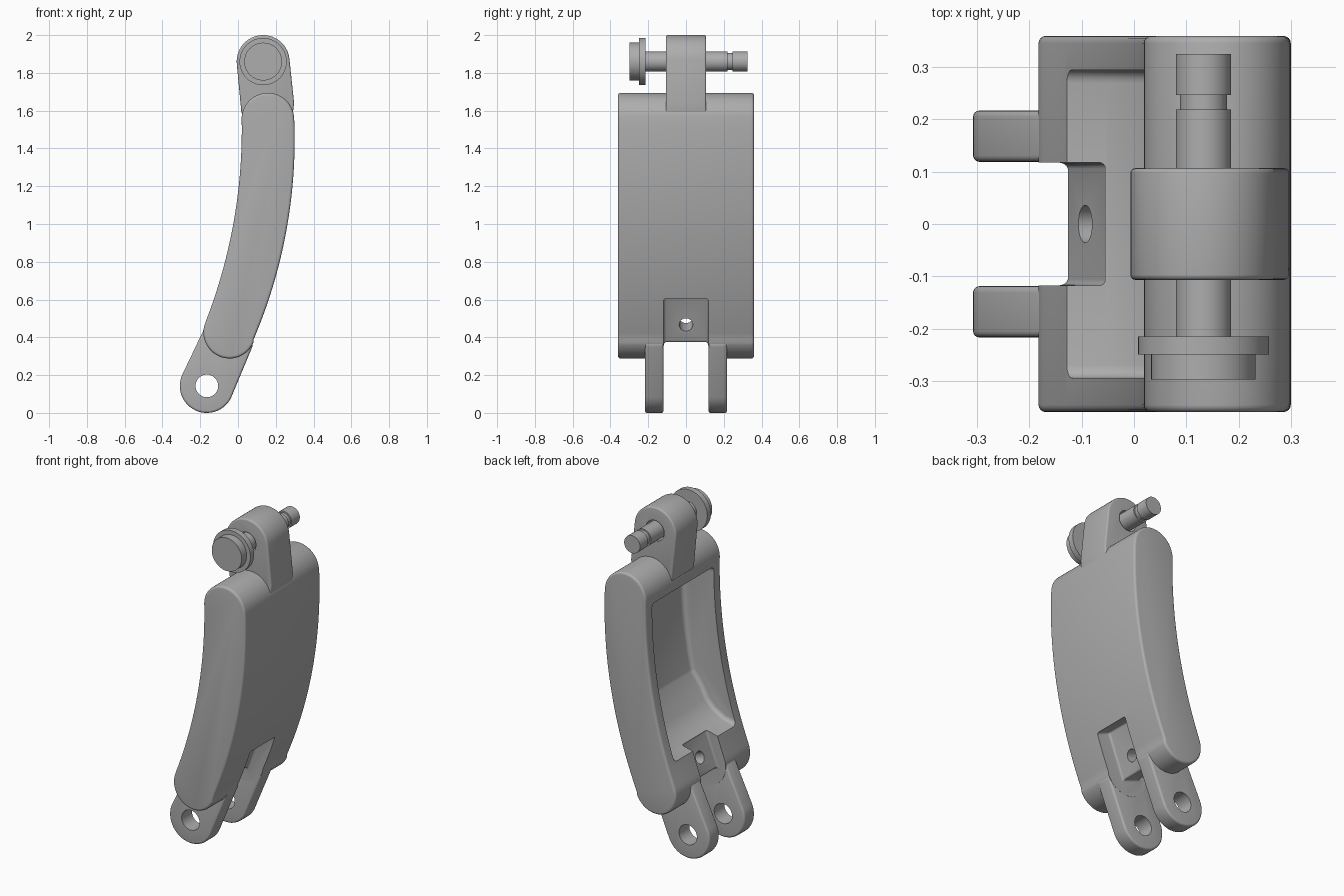
import bpy, bmesh
from math import sin, cos, pi, radians, sqrt
from mathutils import Matrix, Vector

if "Cube" in bpy.data.objects:
    bpy.data.objects.remove(bpy.data.objects["Cube"])

metal = bpy.data.materials.new("grey_metal")
metal.use_nodes = True
grey = (0.42, 0.42, 0.42, 1)
metal.diffuse_color = grey
metal.node_tree.nodes["Principled BSDF"].inputs["Base Color"].default_value = grey


def add_object(name, bm):
    bmesh.ops.recalc_face_normals(bm, faces=bm.faces)
    mesh = bpy.data.meshes.new(name)
    bm.to_mesh(mesh)
    bm.free()
    mesh.materials.append(metal)
    ob = bpy.data.objects.new(name, mesh)
    bpy.context.collection.objects.link(ob)
    return ob


def arc(cx, cz, r, start, end, n=28):
    angles = [radians(start + (end - start) * i / n) for i in range(n + 1)]
    return [(cx + r * cos(a), cz + r * sin(a)) for a in angles]


def bow(cx, cz, r, z0, z1, n=36):
    """Shallow arc given by its height range."""
    zs = [z0 + (z1 - z0) * i / n for i in range(n + 1)]
    return [(cx + sqrt(r * r - (z - cz) ** 2), z) for z in zs]


def prism(name, profile, y0, y1, bevel=0.0, angle=35):
    """Extrude an x-z profile along y, with rounded edges."""
    bm = bmesh.new()
    face = bm.faces.new([bm.verts.new((x, y0, z)) for x, z in profile])
    ext = bmesh.ops.extrude_face_region(bm, geom=[face])
    verts = [v for v in ext["geom"] if isinstance(v, bmesh.types.BMVert)]
    bmesh.ops.translate(bm, verts=verts, vec=(0, y1 - y0, 0))
    ob = add_object(name, bm)
    if bevel:
        mod = ob.modifiers.new("rounding", "BEVEL")
        mod.width, mod.segments = bevel, 4
        mod.limit_method, mod.angle_limit = "ANGLE", radians(angle)
    return ob


def rod(name, center, direction, radius, length):
    bm = bmesh.new()
    turn = Vector((0, 0, 1)).rotation_difference(Vector(direction)).to_matrix().to_4x4()
    bmesh.ops.create_cone(bm, cap_ends=True, segments=48, radius1=radius, radius2=radius,
                          depth=length, matrix=Matrix.Translation(center) @ turn)
    return add_object(name, bm)


def finish(ob, cutters=()):
    """Cut, bake the modifiers, and shade."""
    for c in cutters:
        c.hide_render = True
        mod = ob.modifiers.new("cut", "BOOLEAN")
        mod.operation, mod.solver, mod.object = "DIFFERENCE", "EXACT", c
    bpy.context.view_layer.update()
    graph = bpy.context.evaluated_depsgraph_get()
    mesh = bpy.data.meshes.new_from_object(ob.evaluated_get(graph))
    ob.modifiers.clear()
    ob.data = mesh
    for c in cutters:
        bpy.data.objects.remove(c)
    bpy.ops.object.select_all(action="DESELECT")
    ob.select_set(True)
    bpy.context.view_layer.objects.active = ob
    bpy.ops.object.shade_smooth_by_angle(angle=radians(32))


# Curved body with rounded ends
outline = (bow(-2.4, 1.45, 2.7, 0.39, 1.54)
           + arc(0.158, 1.555, 0.139, 0, 180)
           + bow(-2.78, 1.5, 2.8, 1.54, 0.50)
           + arc(-0.045, 0.426, 0.138, 157, 337))
body = prism("curved_body", outline, -0.36, 0.36, 0.014)

# Hollow on the inner side of the body
hollow = prism("hollow_cutter",
               [(-0.4, 0.60), (-0.13, 0.60), (-0.05, 0.62), (0.02, 0.66), (0.07, 0.71), (0.105, 0.78)]
               + bow(-2.4, 1.45, 2.63, 0.85, 1.43)
               + [(0.20, 1.49), (0.16, 1.52), (-0.4, 1.52)], -0.295, 0.295, 0.025, 60)

# Gap between the lower arms, leaving a tilted plate with a hole
gap = prism("gap_cutter", [(0.3, 0.55), (0.08, 0.64), (-0.02, 0.372), (-0.13, 0.415),
                           (-0.05, 0.62), (-0.3, 0.72), (-0.3, 0.2), (0.3, 0.2)],
            -0.118, 0.118, 0.012)
plate_hole = rod("plate_hole_cutter", (-0.037, 0, 0.487), (0.93, 0, -0.36), 0.036, 0.2)
finish(body, [hollow, gap, plate_hole])

# Lower arms with pivot holes
arm_profile = (arc(-0.165, 0.143, 0.143, 155, 335)
               + [(0.08, 0.36), (0.06, 0.45), (0.0, 0.5), (-0.13, 0.5), (-0.172, 0.46)])
for name, side in (("right_arm", -1), ("left_arm", 1)):
    y0, y1 = sorted((side * 0.119, side * 0.217))
    arm = prism(name, arm_profile, y0, y1, 0.012)
    finish(arm, [rod("pivot_cutter", (-0.165, side * 0.17, 0.143), (0, 1, 0), 0.06, 0.3)])

# Upper lug with clearance hole
lug = prism("upper_lug", arc(0.133, 1.86, 0.14, 5, 185)
            + [(0.018, 1.59), (0.06, 1.54), (0.285, 1.54), (0.297, 1.64)], -0.107, 0.107, 0.01)
finish(lug, [rod("pin_cutter", (0.133, 0, 1.86), (0, 1, 0), 0.062, 0.4)])

# Headed pin with a retaining groove, turned around its axis
pin_profile = [(0, -0.298), (0.1, -0.298), (0.1, -0.25), (0.125, -0.25), (0.125, -0.215),
               (0.053, -0.215), (0.053, 0.219), (0.045, 0.219), (0.045, 0.247),
               (0.053, 0.247), (0.053, 0.325), (0, 0.325)]
bm = bmesh.new()
pts = [bm.verts.new((0.133 + r, y, 1.86)) for r, y in pin_profile]
edges = [bm.edges.new(pair) for pair in zip(pts, pts[1:])]
bmesh.ops.spin(bm, geom=pts + edges, cent=(0.133, 0, 1.86), axis=(0, 1, 0),
               angle=2 * pi, steps=48)
bmesh.ops.remove_doubles(bm, verts=bm.verts, dist=0.0005)
finish(add_object("headed_pin", bm))
